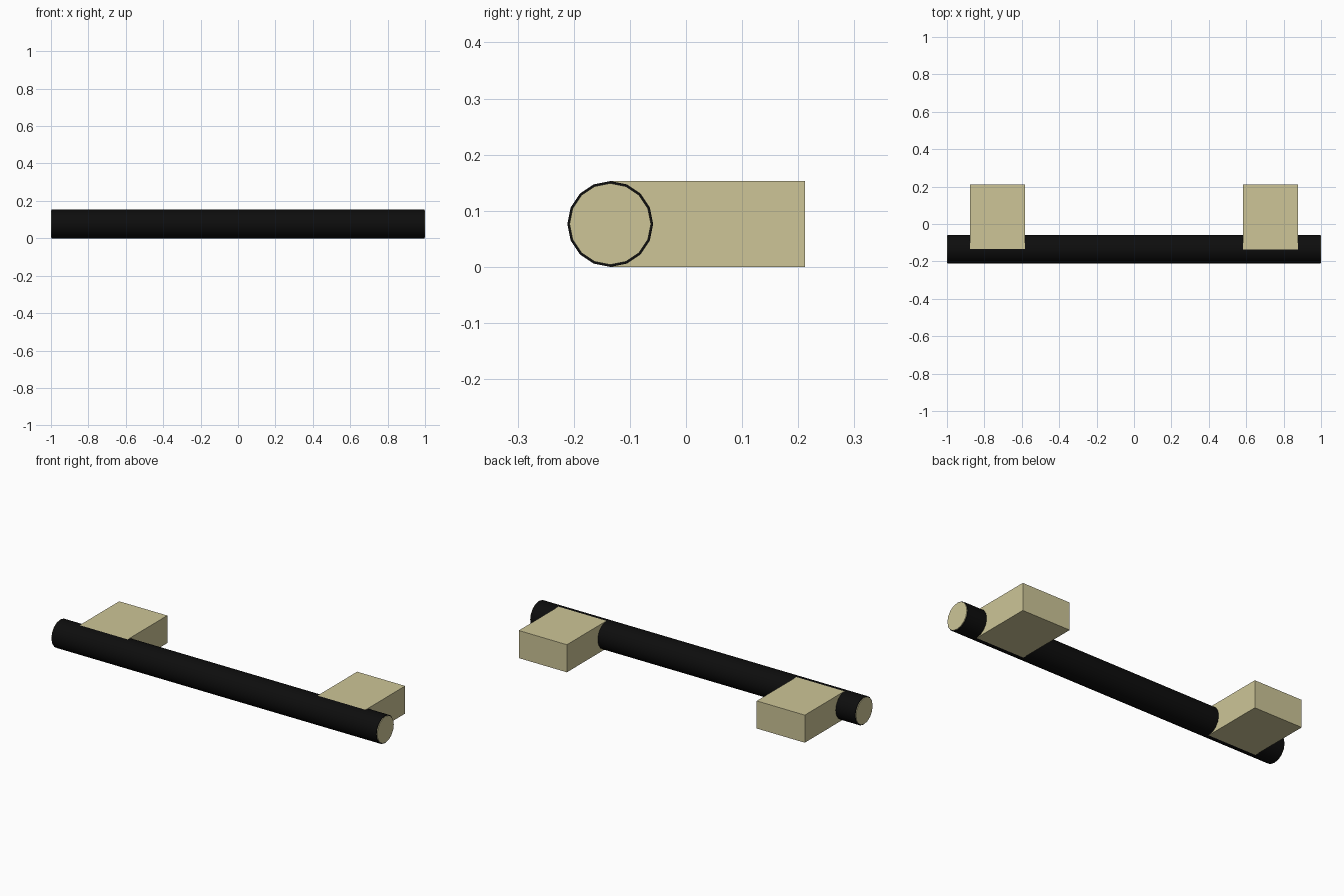
import bpy
import math

old = bpy.data.objects.get("Cube")
if old:
    bpy.data.objects.remove(old, do_unlink=True)


def make_material(name, rgb):
    mat = bpy.data.materials.new(name)
    mat.use_nodes = True
    colour = (*rgb, 1.0)
    mat.diffuse_color = colour
    mat.node_tree.nodes["Principled BSDF"].inputs["Base Color"].default_value = colour
    return mat


black = make_material("black", (0.004, 0.004, 0.004))
khaki = make_material("khaki", (0.61, 0.56, 0.31))

RADIUS = 0.0765
BAR_Y = -0.135
BACK_Y = 0.212
SIDES = 16
RIM = 0.004


def cylinder(name, radius, x_min, x_max, mat):
    """Cylinder along x with its corners on the vertical and horizontal axes."""
    bpy.ops.mesh.primitive_cylinder_add(
        vertices=SIDES, radius=radius, depth=x_max - x_min,
        location=((x_min + x_max) / 2, BAR_Y, RADIUS),
        rotation=(0, math.pi / 2, 0))
    obj = bpy.context.object
    obj.name = name
    obj.data.materials.append(mat)
    bpy.ops.object.shade_smooth_by_angle(angle=math.radians(30))
    return obj


# Long grip bar
cylinder("grip_bar", RADIUS, -1 + RIM, 1 - RIM, black)

for label, side in (("left", 1), ("right", -1)):
    # Thin end cap, just inside the rim of the bar
    ends = sorted((side * (1 - 2 * RIM), side))
    cylinder(label + "_end_cap", RADIUS - RIM, *ends, khaki)

    # Mounting block running from the bar axis to the back
    bpy.ops.mesh.primitive_cube_add(
        size=1, location=(side * 0.73, (BAR_Y + BACK_Y) / 2, RADIUS))
    block = bpy.context.object
    block.name = label + "_mounting_block"
    block.scale = (0.295, BACK_Y - BAR_Y, 2 * RADIUS)
    bpy.ops.object.transform_apply(location=False, rotation=False, scale=True)
    block.data.materials.append(khaki)
